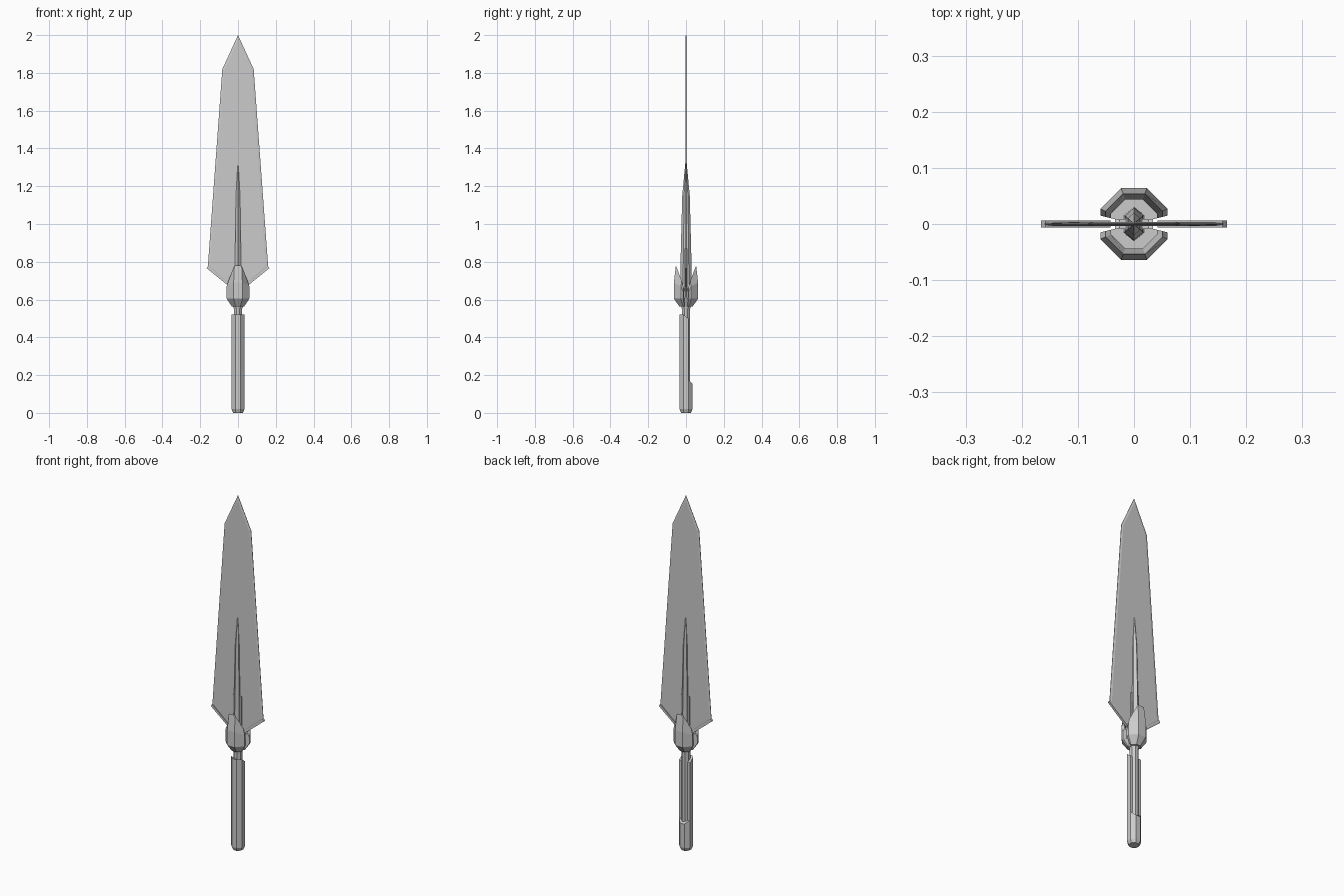
import bpy, bmesh

cube = bpy.data.objects.get("Cube")
if cube:
    bpy.data.objects.remove(cube, do_unlink=True)

steel = bpy.data.materials.new("grey_steel")
GREY = (0.6, 0.6, 0.6, 1)
steel.diffuse_color = GREY
steel.use_nodes = True
for node in steel.node_tree.nodes:
    if node.type == 'BSDF_PRINCIPLED':
        node.inputs["Base Color"].default_value = GREY


def loft(name, rings):
    """Skin equal-length rings of points and cap both ends."""
    bm = bmesh.new()
    loops = [[bm.verts.new(p) for p in ring] for ring in rings]
    n = len(loops[0])
    for a, b in zip(loops, loops[1:]):
        for i in range(n):
            j = (i + 1) % n
            bm.faces.new((a[i], a[j], b[j], b[i]))
    bm.faces.new(loops[0])
    bm.faces.new(loops[-1])
    bmesh.ops.remove_doubles(bm, verts=bm.verts, dist=1e-5)
    bmesh.ops.recalc_face_normals(bm, faces=bm.faces)
    mesh = bpy.data.meshes.new(name)
    bm.to_mesh(mesh)
    bm.free()
    mesh.materials.append(steel)
    obj = bpy.data.objects.new(name, mesh)
    bpy.context.collection.objects.link(obj)
    return obj


def octagon(r, z):
    c = r * 0.414
    pts = [(c, -r), (r, -c), (r, c), (c, r), (-c, r), (-r, c), (-r, -c), (-c, -r)]
    return [(x, y, z) for x, y in pts]


def mirrored(half):
    """Close an outline given from its top centre point down the +x side."""
    return half + [(-x, z) for x, z in reversed(half) if x > 0]


# Blade: thin plate with ground edges
edge = mirrored([(0, 2.0), (0.083, 1.82), (0.16, 0.77), (0.05, 0.68), (0.03, 0.61)])
flat = mirrored([(0, 1.975), (0.072, 1.815), (0.147, 0.775), (0.048, 0.69), (0.028, 0.615)])
loft("blade", [[(x, y, z) for x, z in outline] for outline, y in
               ((flat, -0.0035), (edge, -0.001), (edge, 0.001), (flat, 0.0035))])

# Thicker lips along the lower blade edges
lip = [(0.158, 0.777), (0.166, 0.766), (0.045, 0.668), (0.042, 0.68)]
for side, s in (("left", 1), ("right", -1)):
    loft("blade_lip_" + side, [[(s * x, y, z) for x, z in lip] for y in (-0.0065, 0.0065)])


# Central rib, tapering to a point on the blade
def hexagon(w, d, z):
    return [(0, -d, z), (w, -d / 2, z), (w, d / 2, z),
            (0, d, z), (-w, d / 2, z), (-w, -d / 2, z)]


loft("rib", [hexagon(0.019, 0.031, 0.57), hexagon(0.016, 0.029, 0.8),
             hexagon(0.011, 0.02, 1.15), hexagon(0.001, 0.003, 1.33)])

# Flat collar beside the rib
loft("rib_collar", [[(x, y, z) for x, y in
                     ((-0.026, -0.009), (0.026, -0.009), (0.026, 0.009), (-0.026, 0.009))]
                    for z in (0.56, 0.87)])

# Guard: two claw-shaped shells, one on each face of the blade
columns = [(0.06, 0.015, 0.64, 0.665), (0.06, 0.027, 0.67, 0.70), (0.023, 0.064, 0.69, 0.78)]
columns += [(-x, y, m, t) for x, y, m, t in reversed(columns)]
for side, s in (("front", -1), ("back", 1)):
    rings = []
    for x, y, mid, top in columns:
        section = [(0.3, 0.563), (0.55, 0.563), (1, 0.605), (1, mid),
                   (0.84, top), (0.68, mid + 0.01), (0.68, 0.607), (0.3, 0.607)]
        # the claw tip narrows less in width than in depth
        rings.append([(x * k, s * y * k, z) for k, z in section])
    loft("guard_claw_" + side, rings)

# Handle core and neck
loft("handle_core", [octagon(0.022, 0.02), octagon(0.022, 0.55), octagon(0.026, 0.58)])

# Pommel sleeve: full octagon with a slanted rear top
top = [(x, y, 0.175 - 0.02 * max(0, (y - 0.014) / 0.02)) for x, y, z in octagon(0.034, 0)]
loft("pommel_sleeve", [octagon(0.026, 0), octagon(0.034, 0.02), top])

# Grip: front shell, open at the back, slanted at the top
half = [(-0.034, 0.012), (-0.034, -0.014), (-0.014, -0.034),
        (0.014, -0.034), (0.034, -0.014), (0.034, 0.012)]
loft("grip_shell", [[(x, y, 0.16) for x, y in half],
                    [(x, y, 0.52 - 0.02 * max(0, (y + 0.014) / 0.026)) for x, y in half]])
